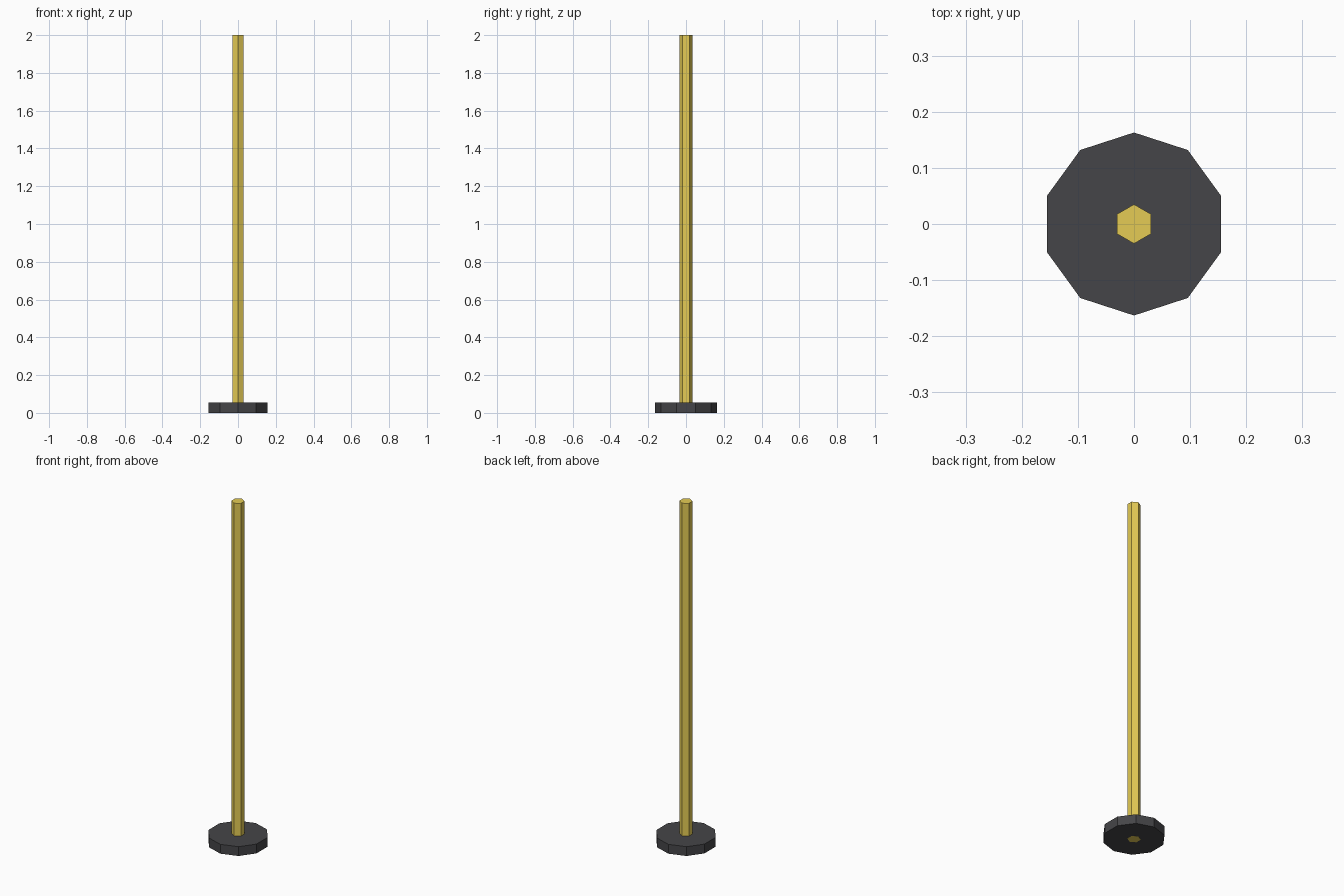
import bpy

if "Cube" in bpy.data.objects:
    bpy.data.objects.remove(bpy.data.objects["Cube"])


def material(name, rgb):
    mat = bpy.data.materials.new(name)
    mat.diffuse_color = (*rgb, 1.0)
    mat.use_nodes = True
    mat.node_tree.nodes["Principled BSDF"].inputs["Base Color"].default_value = mat.diffuse_color
    return mat


def prism(name, sides, radius, bottom, top, mat):
    bpy.ops.mesh.primitive_cylinder_add(
        vertices=sides, radius=radius, depth=top - bottom,
        location=(0, 0, (bottom + top) / 2))
    obj = bpy.context.object
    obj.name = name
    obj.data.materials.append(mat)
    return obj


yellow = material("yellow_paint", (0.78, 0.60, 0.09))
dark = material("dark_rubber", (0.06, 0.06, 0.065))

# Ten-sided weighted foot, a hair above the ground so the pole end shows below
prism("base", 10, 0.163, 0.0005, 0.055, dark)

# Six-sided pole running right through the foot
prism("pole", 6, 0.035, 0.0, 2.0, yellow)
